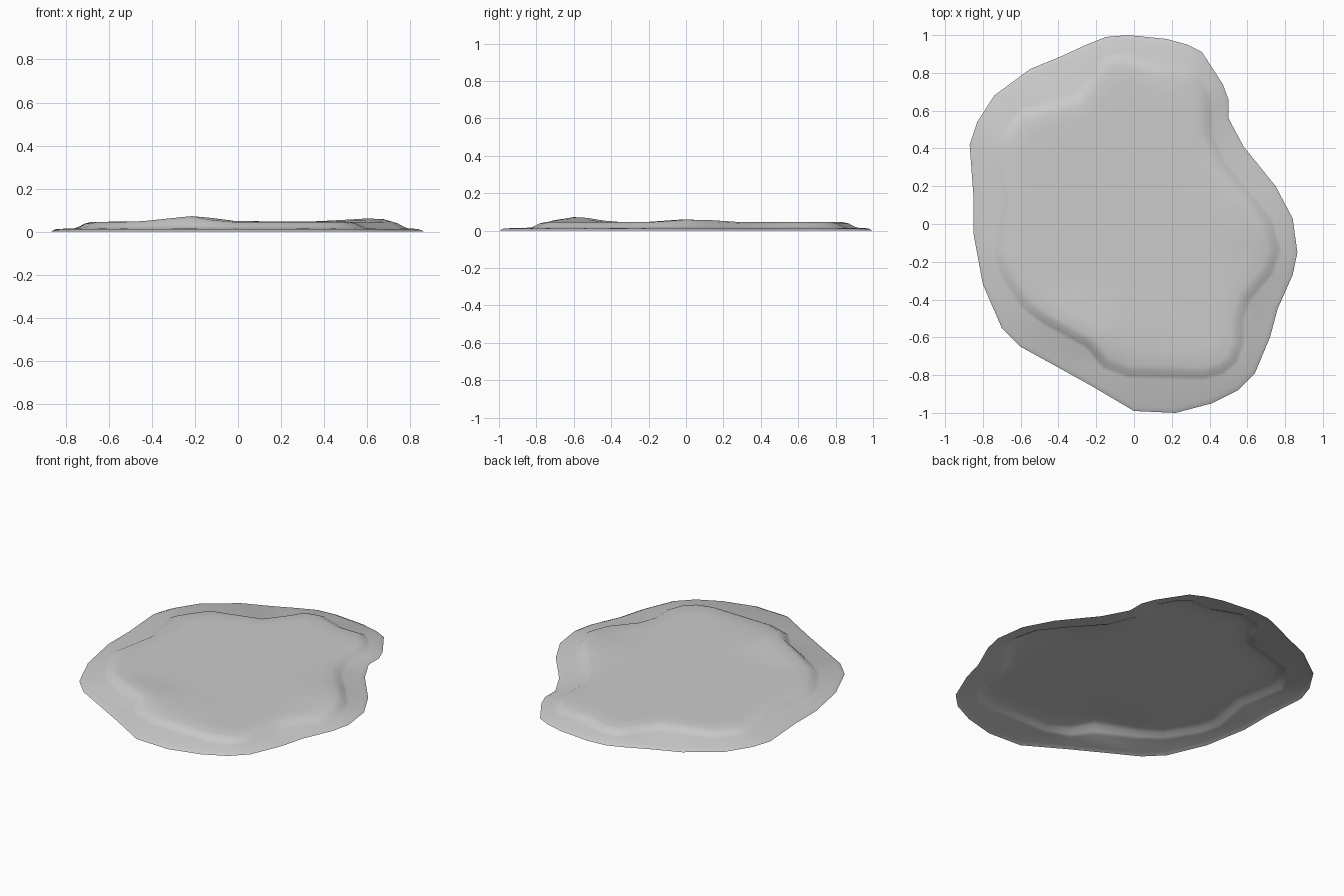
import bpy
import bmesh
from mathutils import Vector

# Remove the default object
default = bpy.data.objects.get("Cube")
if default:
    bpy.data.objects.remove(default, do_unlink=True)

# Outline of the thin outer skirt, clockwise from the back
SKIRT = [(-.15, .99), (-.03, 1), (.17, .98), (.28, .95), (.36, .91), (.47, .74),
         (.5, .66), (.5, .56), (.58, .41), (.75, .2), (.84, .03), (.865, -.15),
         (.84, -.27), (.76, -.45), (.72, -.6), (.64, -.79), (.55, -.88), (.41, -.95),
         (.22, -1), (0, -.99), (-.22, -.86), (-.4, -.76), (-.6, -.65), (-.7, -.55),
         (-.8, -.32), (-.85, -.05), (-.85, .15), (-.87, .42), (-.83, .54), (-.74, .68),
         (-.55, .82), (-.38, .89), (-.25, .95)]

# Foot of the raised puddle body, matching the skirt point for point
FOOT = [(-.13, .9), (-.04, .915), (.13, .85), (.28, .85), (.36, .78), (.41, .69),
        (.42, .6), (.42, .49), (.48, .34), (.62, .18), (.74, .03), (.785, -.14),
        (.74, -.27), (.62, -.41), (.59, -.5), (.59, -.64), (.55, -.74), (.48, -.8),
        (.37, -.83), (-.03, -.82), (-.17, -.77), (-.26, -.66), (-.48, -.54), (-.6, -.45),
        (-.72, -.26), (-.75, -.13), (-.7, .13), (-.755, .4), (-.7, .5), (-.61, .61),
        (-.31, .69), (-.22, .81), (-.18, .88)]

# Gentle swells on the body: centre, half widths, height
SWELLS = [((-.25, -.59), (.3, .24), .028), ((.62, .04), (.26, .27), .016)]


def to_vectors(points):
    return [Vector(p) for p in points]


def inset(points, distance):
    """Move a clockwise outline inward along its averaged normals."""
    result = []
    for i, p in enumerate(points):
        along = (points[(i + 1) % len(points)] - points[i - 1]).normalized()
        result.append(p + Vector((along.y, -along.x)) * distance)
    return result


def swell(p):
    """Extra height of the body at a point."""
    total = 0
    for centre, size, height in SWELLS:
        d = ((p.x - centre[0]) / size[0]) ** 2 + ((p.y - centre[1]) / size[1]) ** 2
        total += height * max(0, 1 - d) ** 2
    return total


def make_material(name, colour):
    material = bpy.data.materials.new(name)
    material.use_nodes = True
    material.diffuse_color = colour
    shader = next(n for n in material.node_tree.nodes if n.type == 'BSDF_PRINCIPLED')
    shader.inputs["Base Color"].default_value = colour
    return material


# Loops from the ground edge up to the crest: outline, height, share of swell
skirt, foot = to_vectors(SKIRT), to_vectors(FOOT)
crest = inset(foot, .075)
loops = [(skirt, 0, 0),
         (inset(skirt, .025), .012, 0),
         (foot, .016, 0),
         (inset(foot, .02), .025, .3),
         (inset(foot, .045), .038, .8),
         (crest, .045, 1)]

# Loops across the flat top, shrinking to the middle
for scale in (.88, .74, .58, .4, .2):
    loops.append(([p * scale for p in crest], .046, 1))

# Bridge the loops into one open sheet
bm = bmesh.new()
rings = [[bm.verts.new((p.x, p.y, z + share * swell(p))) for p in outline]
         for outline, z, share in loops]
count = len(skirt)
for outer, inner in zip(rings, rings[1:]):
    for i in range(count):
        j = (i + 1) % count
        bm.faces.new((outer[j], outer[i], inner[i], inner[j]))

# Close the middle with a fan
middle = bm.verts.new((0, 0, .046))
for i in range(count):
    bm.faces.new((rings[-1][(i + 1) % count], rings[-1][i], middle))
bmesh.ops.recalc_face_normals(bm, faces=bm.faces)
if sum(f.normal.z for f in bm.faces) < 0:
    bmesh.ops.reverse_faces(bm, faces=bm.faces)

mesh = bpy.data.meshes.new("puddle")
bm.to_mesh(mesh)
bm.free()
puddle = bpy.data.objects.new("puddle", mesh)
bpy.context.collection.objects.link(puddle)
mesh.materials.append(make_material("pale grey", (.6, .6, .6, 1)))

# Smooth shading
bpy.context.view_layer.objects.active = puddle
puddle.select_set(True)
bpy.ops.object.shade_smooth()
